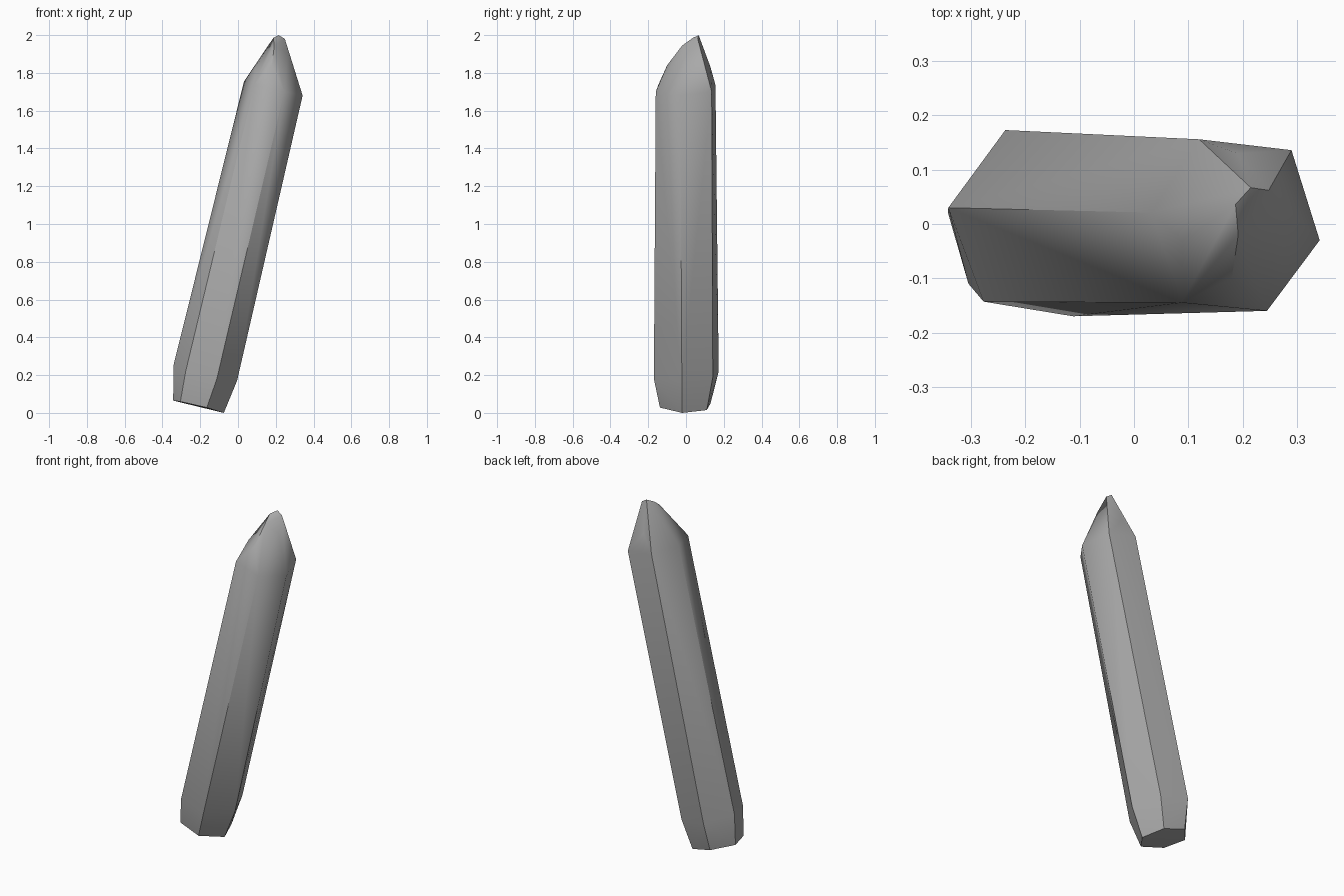
import bpy, bmesh, math

cube = bpy.data.objects.get("Cube")
if cube:
    bpy.data.objects.remove(cube, do_unlink=True)

# One flat stone colour
stone = bpy.data.materials.new("stone grey")
stone.use_nodes = True
colour = (0.4, 0.4, 0.4, 1)
stone.diffuse_color = colour
stone.node_tree.nodes["Principled BSDF"].inputs["Base Color"].default_value = colour

# Six-sided cross-sections along the leaning shaft
base = [(-.343, .022, .065), (-.305, -.11, .06), (-.165, -.138, .028),
        (-.075, -.02, .0), (-.12, .11, .015), (-.25, .13, .05)]
lower = [(-.342, .03, .25), (-.277, -.143, .22), (-.112, -.17, .18),
         (-.005, -.022, .17), (-.07, .142, .19), (-.237, .173, .22)]
shoulder = [(.032, .021, 1.755), (.088, -.145, 1.74), (.245, -.16, 1.70),
            (.342, -.03, 1.68), (.29, .136, 1.70), (.12, .156, 1.735)]

# Chipped facets of the point, then the blunt tip
facets = [(.09, -.03, 1.825), (.18, -.10, 1.84), (.192, -.02, 1.945),
          (.264, .005, 1.90), (.19, .13, 1.83)]
tip = [(.187, .036, 1.985), (.215, .067, 2.0), (.248, .062, 1.98)]

# Wrap the faceted skin around the cross-sections
bm = bmesh.new()
for point in base + lower + shoulder + facets + tip:
    bm.verts.new(point)
hull = bmesh.ops.convex_hull(bm, input=bm.verts[:])
loose = [v for v in bm.verts if not v.link_faces]
bmesh.ops.delete(bm, geom=loose, context="VERTS")
bmesh.ops.dissolve_limit(bm, angle_limit=math.radians(3),
                         verts=bm.verts[:], edges=bm.edges[:])
bmesh.ops.recalc_face_normals(bm, faces=bm.faces[:])

mesh = bpy.data.meshes.new("crystal_shard")
bm.to_mesh(mesh)
bm.free()
mesh.materials.append(stone)
crystal = bpy.data.objects.new("crystal_shard", mesh)
bpy.context.collection.objects.link(crystal)

# Soft facets on the point, crisp edges along the shaft
bpy.ops.object.select_all(action="DESELECT")
crystal.select_set(True)
bpy.context.view_layer.objects.active = crystal
bpy.ops.object.shade_smooth_by_angle(angle=math.radians(36))
